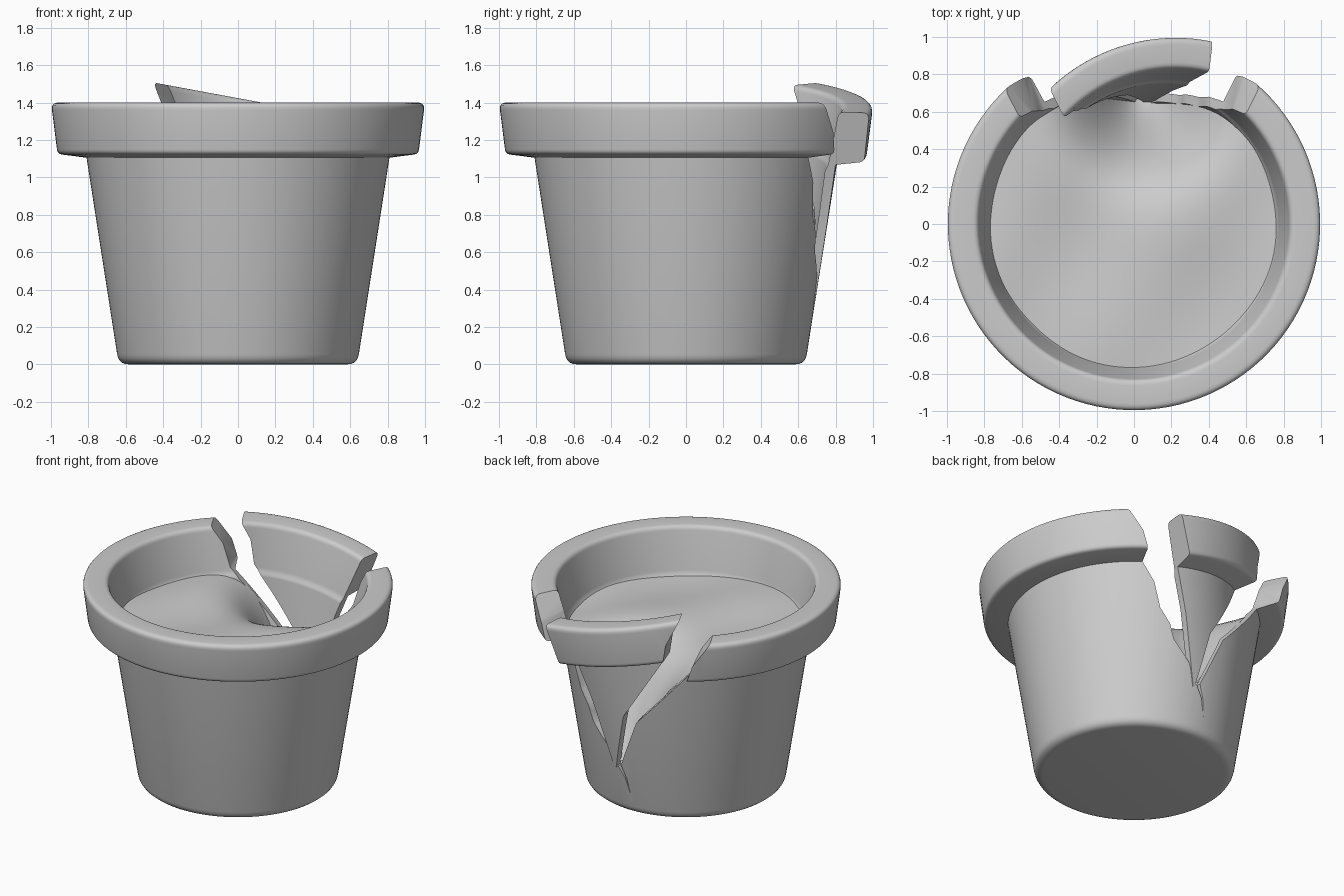
import bpy, bmesh, math
from mathutils import Vector, Matrix

if "Cube" in bpy.data.objects:
    bpy.data.objects.remove(bpy.data.objects["Cube"])


def finish(name, bm):
    bmesh.ops.recalc_face_normals(bm, faces=bm.faces)
    mesh = bpy.data.meshes.new(name)
    bm.to_mesh(mesh)
    bm.free()
    obj = bpy.data.objects.new(name, mesh)
    bpy.context.collection.objects.link(obj)
    return obj


def rounded(points):
    """Turn (r, z, corner radius) points into a profile with rounded corners."""
    out = []
    for i, (r, z, c) in enumerate(points):
        p = Vector((r, 0, z))
        if c == 0:
            out.append(p)
            continue
        a = p + (Vector((points[i-1][0], 0, points[i-1][1])) - p).normalized() * c
        b = p + (Vector((points[i+1][0], 0, points[i+1][1])) - p).normalized() * c
        for k in range(6):
            t = k / 5
            out.append(a * (1-t)**2 + p * 2*t*(1-t) + b * t*t)
    return out


# Pot profile from the base, up the outside, over the rim and down the inside
PROFILE = rounded([
    (0, 0, 0), (0.638, 0, 0.055), (0.81, 1.105, 0), (0.965, 1.125, 0.025),
    (1.0, 1.4, 0.04), (0.835, 1.4, 0.03), (0.77, 1.1, 0.015),
    (0.752, 1.07, 0.01), (0.61, 0.1, 0), (0, 0.1, 0)])


def lathe(name, steps=112):
    bm = bmesh.new()
    bottom, top = bm.verts.new(PROFILE[0]), bm.verts.new(PROFILE[-1])
    cols = []
    for k in range(steps):
        a = math.tau * (k + 0.37) / steps
        cols.append([bm.verts.new((p.x * math.cos(a), p.x * math.sin(a), p.z))
                     for p in PROFILE[1:-1]])
    for k in range(steps):
        a, b = cols[k], cols[(k + 1) % steps]
        bm.faces.new((bottom, b[0], a[0]))
        bm.faces.new((top, a[-1], b[-1]))
        for i in range(len(a) - 1):
            bm.faces.new((a[i], b[i], b[i+1], a[i+1]))
    return finish(name, bm)


def wedge(name, outline):
    """Cutter: an outline in x,z that widens towards the back."""
    bm = bmesh.new()
    rings = []
    for y in (0.2, 1.2):
        s = (y + 0.6) / 1.32
        rings.append([bm.verts.new((x * s, y, z)) for x, z in outline])
    n = len(outline)
    bm.faces.new(rings[0])
    bm.faces.new(rings[1][::-1])
    for i in range(n):
        j = (i + 1) % n
        bm.faces.new((rings[0][j], rings[0][i], rings[1][i], rings[1][j]))
    bmesh.ops.triangulate(bm, faces=bm.faces)
    obj = finish(name, bm)
    obj.hide_render = True
    return obj


def cut(obj, cutter, operation):
    """Apply a boolean, moving to the next solver if one loses the body."""
    want = len(obj.data.polygons) // 2 if operation == 'DIFFERENCE' else 20
    mod = obj.modifiers.new("cut", 'BOOLEAN')
    mod.operation = operation
    mod.object = cutter
    result = None
    for solver in ('MANIFOLD', 'EXACT', 'FLOAT'):
        mod.solver = solver
        bpy.context.view_layer.update()
        dg = bpy.context.evaluated_depsgraph_get()
        mesh = bpy.data.meshes.new_from_object(obj.evaluated_get(dg))
        if len(mesh.polygons) > want:
            result = mesh
            break
    obj.modifiers.clear()
    if result:
        obj.data = result
    bpy.data.objects.remove(cutter)


def smooth(obj, degrees):
    bpy.ops.object.select_all(action='DESELECT')
    obj.select_set(True)
    bpy.context.view_layer.objects.active = obj
    bpy.ops.object.shade_smooth_by_angle(angle=math.radians(degrees))


# Pot with the V-shaped break, then the short crack below it
LEFT = [(-0.75, 1.5), (-0.69, 1.4), (-0.53, 1.13), (0.03, 0.34)]
RIGHT = [(0.07, 0.33), (0.25, 0.6), (0.36, 0.8), (0.52, 1.13), (0.665, 1.4), (0.72, 1.5)]
pot = lathe("pot")
cut(pot, wedge("break_cutter", LEFT + RIGHT), 'DIFFERENCE')
cut(pot, wedge("crack_cutter", [(0.033, 0.36), (-0.03, 0.14), (0.068, 0.36)]), 'DIFFERENCE')
smooth(pot, 30)

# Loose shard, tipped sideways in the break
shard = lathe("shard")
cut(shard, wedge("shard_cutter", LEFT + [(0.05, 0.32), (0.165, 1.4), (0.175, 1.5)]), 'INTERSECT')
pivot = Vector((0.05, 0, 0.32))
shard.data.transform(Matrix.Translation(pivot + Vector((0.03, 0, -0.01)))
                     @ Matrix.Rotation(math.radians(10.5), 4, 'Y')
                     @ Matrix.Translation(-pivot))
smooth(shard, 30)


# Soil, uneven and slumping towards the break
def soil_height(x, y):
    slump = 0.75 * math.exp(-((x - 0.05) / 0.3)**2 - ((y - 0.74) / 0.35)**2)
    bumps = 0.012 * math.sin(5*x + 2*y) * math.cos(4*y - 2*x) + 0.008 * math.sin(7*x - 5*y)
    return 1.09 - slump + bumps


bm = bmesh.new()
RINGS, SEGS = 28, 96
centre = bm.verts.new((0, 0, soil_height(0, 0)))
previous = None
for i in range(1, RINGS + 1):
    ring = []
    for k in range(SEGS):
        a = math.tau * k / SEGS
        edge = 0.775
        for _ in range(12):
            z = soil_height(edge * math.cos(a), edge * math.sin(a))
            edge = 0.5 * (edge + min(0.775, 0.63 + (z - 0.1) * 0.147))
        r = edge * i / RINGS
        x, y = r * math.cos(a), r * math.sin(a)
        ring.append(bm.verts.new((x, y, soil_height(x, y))))
    for k in range(SEGS):
        j = (k + 1) % SEGS
        if previous:
            bm.faces.new((previous[k], ring[k], ring[j], previous[j]))
        else:
            bm.faces.new((centre, ring[k], ring[j]))
    previous = ring
soil = finish("soil", bm)
smooth(soil, 60)
